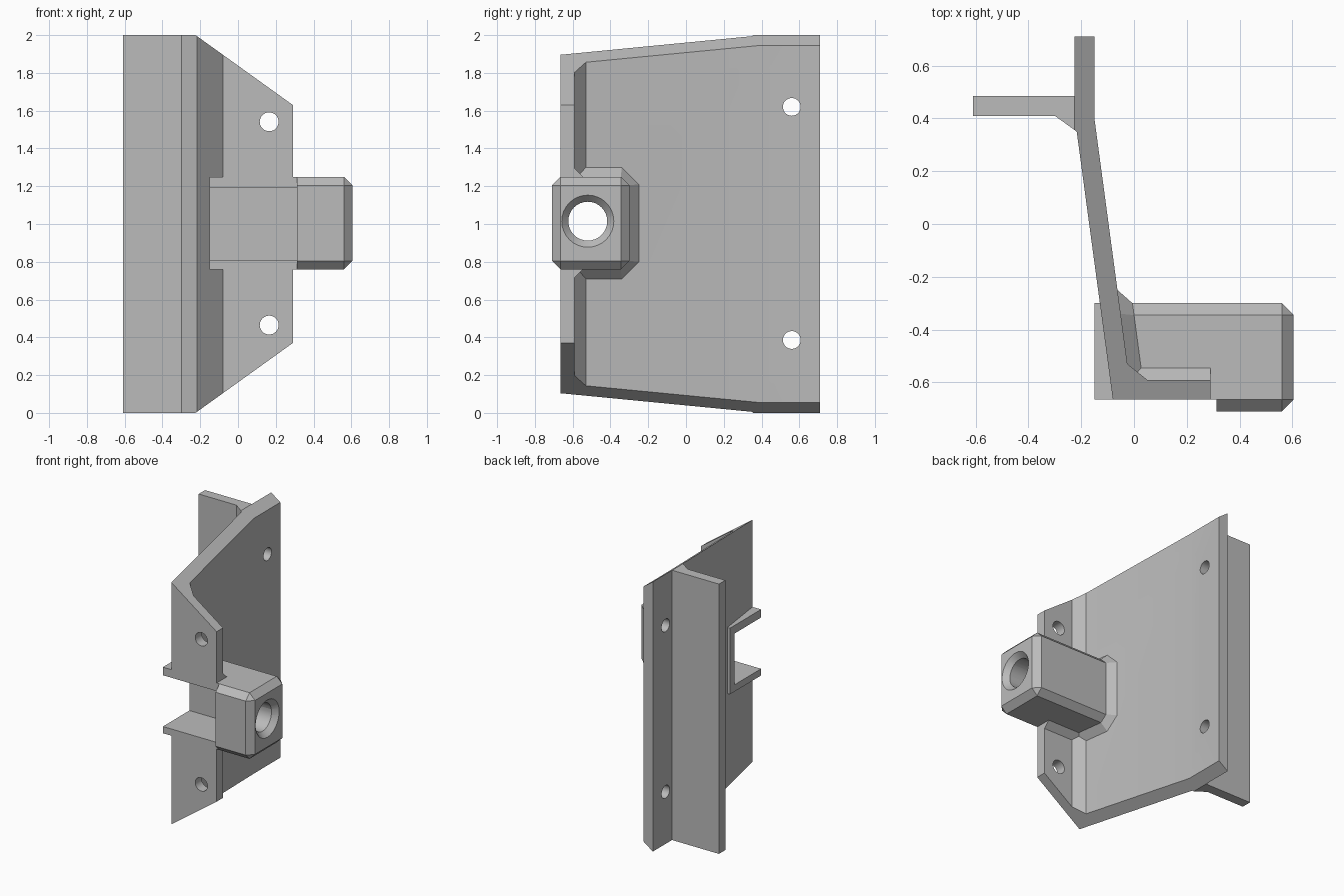
import bpy, bmesh, math
from mathutils import Vector, Matrix

cube = bpy.data.objects.get("Cube")
if cube:
    bpy.data.objects.remove(cube, do_unlink=True)

grey = bpy.data.materials.new("plain_grey")
grey.use_nodes = True
COLOR = (0.5, 0.5, 0.5, 1)
grey.diffuse_color = COLOR
grey.node_tree.nodes["Principled BSDF"].inputs["Base Color"].default_value = COLOR


def finish(name, bm):
    bmesh.ops.recalc_face_normals(bm, faces=bm.faces)
    mesh = bpy.data.meshes.new(name)
    bm.to_mesh(mesh)
    bm.free()
    mesh.materials.append(grey)
    obj = bpy.data.objects.new(name, mesh)
    bpy.context.collection.objects.link(obj)
    return obj


def hull(name, points):
    bm = bmesh.new()
    for p in points:
        bm.verts.new(p)
    bmesh.ops.convex_hull(bm, input=bm.verts)
    bmesh.ops.dissolve_limit(bm, angle_limit=0.01, verts=bm.verts, edges=bm.edges)
    return finish(name, bm)


def box(name, xs, ys, zs):
    return hull(name, [(x, y, z) for x in xs for y in ys for z in zs])


def cone(name, start, end, r1, r2):
    a, b = Vector(start), Vector(end)
    turn = (b - a).to_track_quat('Z', 'Y').to_matrix().to_4x4()
    bm = bmesh.new()
    bmesh.ops.create_cone(bm, cap_ends=True, segments=32, radius1=r1, radius2=r2,
                          depth=(b - a).length,
                          matrix=Matrix.Translation((a + b) / 2) @ turn)
    return finish(name, bm)


def combine(target, tool, operation):
    mod = target.modifiers.new(operation.lower(), 'BOOLEAN')
    mod.operation, mod.solver, mod.object = operation, 'EXACT', tool
    bpy.context.view_layer.objects.active = target
    bpy.ops.object.modifier_apply(modifier=mod.name)
    bpy.data.objects.remove(tool, do_unlink=True)


def octagon(y0, y1, z0, z1, c):
    return [(y, z) for ys, zs in (((y0, y1), (z0 + c, z1 - c)), ((y0 + c, y1 - c), (z0, z1)))
            for y in ys for z in zs]


# Bent plate, front flange and rear fin as one extruded plan
PLAN = [(-.225, .71), (-.225, .485), (-.61, .485), (-.61, .41), (-.30, .41), (-.217, .35),
        (-.08, -.665), (.29, -.665), (.29, -.59), (.05, -.59), (-.025, -.53), (-.15, .40),
        (-.15, .71)]
bm = bmesh.new()
base = bm.faces.new([bm.verts.new((x, y, 0)) for x, y in PLAN])
top = bmesh.ops.extrude_face_region(bm, geom=[base])["geom"]
bmesh.ops.translate(bm, vec=(0, 0, 2), verts=[v for v in top if isinstance(v, bmesh.types.BMVert)])
bracket = finish("mounting_bracket", bm)

# Sloping ends, trimmed at the top and bottom
SLOPE = 0.718
for end, s in ((0, 1), (2, -1)):
    tri = [(-.225, end), (.575, end + s * SLOPE * .8), (.575, end - s * .2), (-.225, end - s * .2)]
    combine(bracket, hull("trim", [(x, y, z) for x, z in tri for y in (-1, 1)]), 'DIFFERENCE')

Z0, Z1, C = 0.76, 1.25, 0.045

# Square channel mouth on the outer side of the plate
combine(bracket, box("channel_mouth", (-.15, -.085), (-.665, -.30), (Z0, Z1)), 'UNION')

# Channel body, chamfered along its rear edges
section = [(-.665, Z0), (-.665, Z1), (-.30 - C, Z0), (-.30 - C, Z1), (-.30, Z0 + C), (-.30, Z1 - C)]
combine(bracket, hull("channel_body", [(x, y, z) for x in (-.09, .33) for y, z in section]), 'UNION')

# Chamfered nose block
nose = [(x, y, z) for x in (.313, .605 - C) for y, z in octagon(-.71, -.30, Z0, Z1, C)]
nose += [(.605, y, z) for y in (-.71 + C, -.30 - C) for z in (Z0 + C, Z1 - C)]
combine(bracket, hull("nose_block", nose), 'UNION')


# Sloped skirt where the channel leaves the plate
def plate_x(y):
    return -.15 + (.40 - y) * .1344


skirt = []
for grow, lift, c in ((.05, -.02, .09), (.05, 0, .09), (0, .05, C)):
    skirt += [(plate_x(y) + lift, y, z)
              for y, z in octagon(-.75, -.30 + grow, Z0 - grow, Z1 + grow, c) if y > -.7]
    skirt += [(plate_x(-.62) + lift, -.62, z) for z in (Z0 - grow, Z1 + grow)]
skirt = [p for p in skirt if p[1] > -.64]
combine(bracket, hull("channel_skirt", skirt), 'UNION')

# Small gussets between channel and flange
for z, s in ((Z1, 1), (Z0, -1)):
    tri = [(-.545, z), (-.61, z + s * .065), (-.61, z - s * .02), (-.545, z - s * .02)]
    combine(bracket, hull("gusset", [(x, y, h) for x in (0, .29) for y, h in tri]), 'UNION')

# Open channel and the countersunk bore that runs into it
combine(bracket, box("slot", (-.4, .313), (-.9, -.355), (.81, 1.19)), 'DIFFERENCE')
combine(bracket, cone("bore", (.25, -.52, 1.015), (.7, -.52, 1.015), .103, .103), 'DIFFERENCE')
combine(bracket, cone("countersink", (.56, -.52, 1.015), (.615, -.52, 1.015), .097, .147), 'DIFFERENCE')

# Screw holes in the flange and the plate
for s in (-1, 1):
    zf, zp = 1.003 + s * .538, 1.003 + s * .617
    combine(bracket, cone("flange_hole", (.165, -.8, zf), (.165, -.5, zf), .05, .05), 'DIFFERENCE')
    combine(bracket, cone("plate_hole", (-.4, .56, zp), (0, .56, zp), .047, .047), 'DIFFERENCE')

bpy.ops.object.select_all(action='DESELECT')
bracket.select_set(True)
bpy.context.view_layer.objects.active = bracket
bpy.ops.object.shade_smooth_by_angle(angle=math.radians(25))
